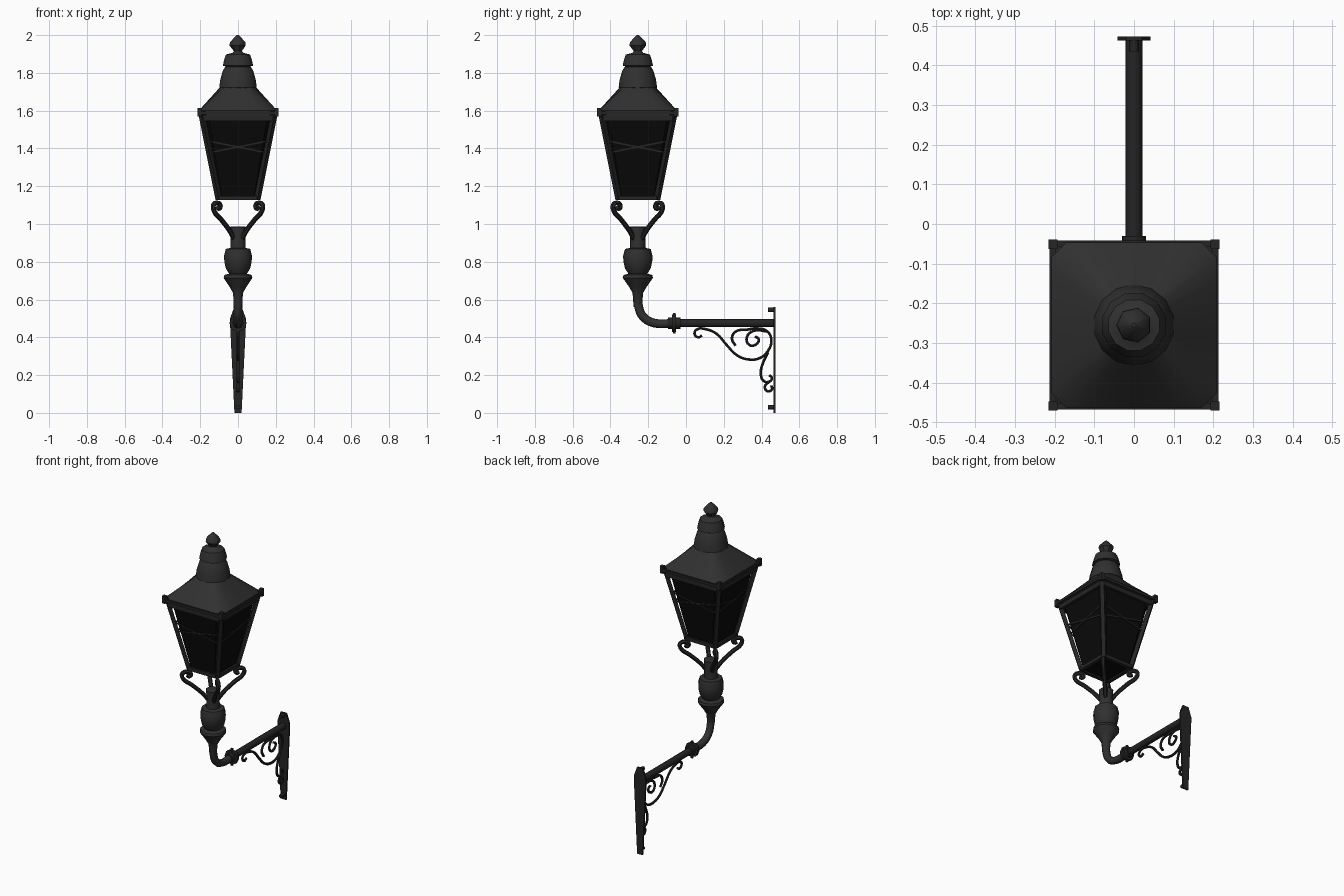
import bpy, bmesh, math
from mathutils import Vector, Matrix

if "Cube" in bpy.data.objects:
    bpy.data.objects.remove(bpy.data.objects["Cube"])

AXIS_Y = -0.255  # lantern axis


def material(name, v):
    m = bpy.data.materials.new(name)
    m.use_nodes = True
    m.diffuse_color = (v, v, v, 1)
    m.node_tree.nodes["Principled BSDF"].inputs["Base Color"].default_value = (v, v, v, 1)
    return m


IRON = material("painted iron", 0.03)
DARK = material("dark iron", 0.018)
GLASS = material("black glass", 0.003)


def finish(name, bm, mat, angle=40):
    bmesh.ops.recalc_face_normals(bm, faces=bm.faces)
    me = bpy.data.meshes.new(name)
    bm.to_mesh(me)
    bm.free()
    me.materials.append(mat)
    ob = bpy.data.objects.new(name, me)
    bpy.context.collection.objects.link(ob)
    bpy.ops.object.select_all(action="DESELECT")
    ob.select_set(True)
    bpy.context.view_layer.objects.active = ob
    bpy.ops.object.shade_smooth_by_angle(angle=math.radians(angle))
    return ob


def loft(name, rings, mat, angle=40):
    """Skin a list of closed rings and cap both ends."""
    bm = bmesh.new()
    loops = [[bm.verts.new(p) for p in ring] for ring in rings]
    n = len(loops[0])
    for a, b in zip(loops, loops[1:]):
        for i in range(n):
            j = (i + 1) % n
            bm.faces.new((a[i], a[j], b[j], b[i]))
    bm.faces.new(loops[0])
    bm.faces.new(loops[-1])
    return finish(name, bm, mat, angle)


def circle(r, z, n):
    return [(r * math.cos(math.tau * (i + .5) / n),
             AXIS_Y + r * math.sin(math.tau * (i + .5) / n), z) for i in range(n)]


def square(h, z, n=32):
    pts = []
    for x, y, _ in circle(1, 0, n):
        y -= AXIS_Y
        s = h / max(abs(x), abs(y))
        pts.append((x * s, AXIS_Y + y * s, z))
    return pts


def lathe(name, profile, mat, n=12):
    return loft(name, [circle(r, z, n) for r, z in profile], mat)


def beams(name, segments, w, mat, t=None):
    """Square bars between pairs of points."""
    bm = bmesh.new()
    for p, q in segments:
        p, q = Vector(p), Vector(q)
        d = q - p
        m = Matrix.Translation((p + q) / 2) @ d.to_track_quat("Z", "Y").to_matrix().to_4x4()
        m = m @ Matrix.Diagonal((w, t or w, d.length, 1))
        bmesh.ops.create_cube(bm, size=1, matrix=m)
    return finish(name, bm, mat, 20)


def tube(name, pts, r, mat, smooth=True, sides=2):
    """Bent rod through points, converted to a mesh."""
    cu = bpy.data.curves.new(name, "CURVE")
    cu.dimensions = "3D"
    cu.bevel_depth = r
    cu.bevel_resolution = sides
    cu.use_fill_caps = True
    cu.resolution_u = 4
    sp = cu.splines.new("BEZIER")
    sp.bezier_points.add(len(pts) - 1)
    for b, p in zip(sp.bezier_points, pts):
        b.co = p
        b.handle_left_type = b.handle_right_type = "AUTO" if smooth else "VECTOR"
    ob = bpy.data.objects.new(name, cu)
    bpy.context.collection.objects.link(ob)
    bpy.ops.object.select_all(action="DESELECT")
    ob.select_set(True)
    bpy.context.view_layer.objects.active = ob
    bpy.ops.object.convert(target="MESH")
    ob = bpy.context.object
    ob.data.materials.clear()
    ob.data.materials.append(mat)
    bpy.ops.object.shade_smooth_by_angle(angle=math.radians(50))
    return ob


# Roof: square eaves blending into a round chimney
loft("roof", [square(.205, 1.575), square(.208, 1.6), circle(.095, 1.725, 32)], IRON, 25)
lathe("lower_vent", [(.085, 1.715), (.102, 1.722), (.096, 1.765), (.083, 1.81),
                     (.07, 1.832), (.05, 1.838)], IRON, 14)
lathe("upper_vent", [(.05, 1.83), (.083, 1.838), (.077, 1.865), (.066, 1.897),
                     (.03, 1.906), (.022, 1.915)], IRON, 12)
lathe("finial", [(.018, 1.9), (.022, 1.915), (.045, 1.945), (.043, 1.962),
                 (.012, 1.995), (.006, 2.0)], IRON, 7)

# Lantern body


def half(z):
    return .113 + (z - 1.13) * .2


def corner(i, h, z):
    sx, sy = ((1, 1), (-1, 1), (-1, -1), (1, -1))[i % 4]
    return (sx * h, AXIS_Y + sy * h, z)


loft("glass", [square(half(z) - .012, z) for z in (1.135, 1.58)], GLASS, 20)
beams("corner_posts", [(corner(i, .102, 1.13), corner(i, .193, 1.585)) for i in range(4)], .024, DARK)
beams("bottom_rails", [(corner(i, .106, 1.137), corner(i + 1, .106, 1.137)) for i in range(4)], .022, DARK)
beams("top_rails", [(corner(i, .186, 1.561), corner(i + 1, .186, 1.561)) for i in range(4)], .03, DARK)
beams("eave_rim", [(corner(i, .205, 1.588), corner(i + 1, .205, 1.588)) for i in range(4)], .016, DARK)
beams("eave_knobs", [(corner(i, .204, 1.568), corner(i, .204, 1.615)) for i in range(4)], .023, DARK)

# Crossed bars over each pane
cross = []
for i in range(4):
    turn = Matrix.Rotation(i * math.pi / 2, 3, "Z")
    for s in (1, -1):
        ends = []
        for x, z in ((-.148 * s, 1.378), (.152 * s, 1.438)):
            p = turn @ Vector((x, -(half(z) - .011), z))
            ends.append((p.x, p.y + AXIS_Y, z))
        cross.append(ends)
beams("pane_cross_bars", cross, .008, DARK)

# Scrolled arms under the four corners
arm = [(.02, .92), (.045, .965), (.09, 1.025), (.127, 1.07), (.13, 1.1), (.112, 1.112),
       (.094, 1.1), (.098, 1.082), (.11, 1.088)]
for i in range(4):
    tube("support_arm_%d" % i, [corner(i, h, z) for h, z in arm], .013, DARK, sides=1)

# Column with turned bulbs
lathe("column", [(.022, .56), (.028, .635), (.045, .665), (.08, .715), (.076, .73), (.05, .737),
                 (.068, .765), (.076, .8), (.078, .83), (.068, .868), (.042, .873),
                 (.04, .94), (.044, .985), (.03, .988)], IRON, 10)

# Bent pipe and wall arm
tube("bent_pipe", [(0, AXIS_Y, .63), (0, AXIS_Y + .005, .56), (0, -.228, .51),
                   (0, -.17, .476), (0, -.06, .475)], .023, IRON)
tube("wall_arm", [(0, -.08, .475), (0, .468, .475)], .021, DARK, False)
for name, y0, y1, r in (("collar", -.095, -.03, .03), ("collar_flange", -.073, -.053, .046)):
    tube(name, [(0, y0, .475), (0, y1, .475)], r, DARK, False)
beams("collar_studs", [((0, -.063, .42), (0, -.063, .53))], .013, DARK)

# Wall plate, widest where the arm meets it
outline = [(.019, 0), (.042, .47), (.042, .5), (.02, .56)]
ring = outline + [(-x, z) for x, z in reversed(outline)]
loft("wall_plate", [[(x, y, z) for x, z in ring] for y in (.463, .473)], DARK, 20)
for i, z in enumerate((.03, .545)):
    tube("plate_bolt_%d" % i, [(0, .435, z), (0, .468, z)], .012, DARK, False)

# Wrought scrolls below the arm
scrolls = {
    "main_scroll": [(.085, .41), (.065, .40), (.045, .42), (.06, .443), (.105, .443), (.16, .42),
                    (.215, .36), (.27, .305), (.33, .283), (.39, .29), (.435, .33), (.452, .385),
                    (.43, .432), (.37, .447), (.32, .44)],
    "inner_scroll": [(.32, .44), (.265, .432), (.243, .395), (.262, .355)],
    "inner_curl": [(.435, .43), (.36, .435), (.322, .40), (.335, .36), (.37, .362),
                   (.385, .39), (.365, .405)],
    "lower_scroll": [(.435, .32), (.41, .27), (.396, .21), (.41, .17), (.44, .165),
                     (.455, .185), (.44, .2)],
    "lower_curl": [(.44, .165), (.418, .14), (.43, .115), (.455, .125), (.452, .145)],
}
for name, pts in scrolls.items():
    tube(name, [(0, y, z) for y, z in pts], .008, DARK, sides=1)
